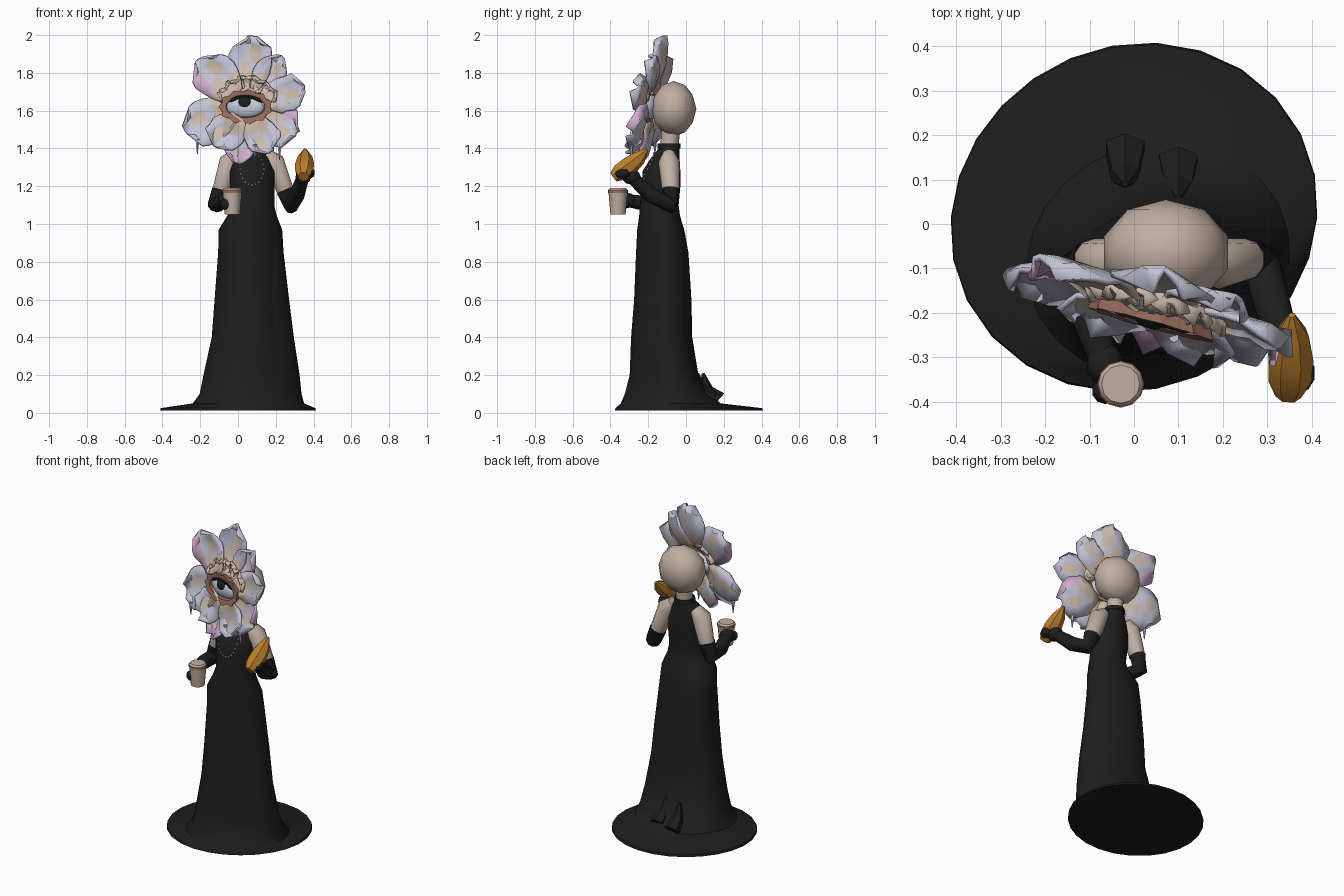
import bpy, bmesh, math, random
from mathutils import Vector, Matrix

random.seed(4)
if "Cube" in bpy.data.objects:
    bpy.data.objects.remove(bpy.data.objects["Cube"])


def material(name, r, g, b):
    m = bpy.data.materials.new(name)
    m.use_nodes = True
    m.diffuse_color = (r, g, b, 1)
    bsdf = next(n for n in m.node_tree.nodes if n.type == "BSDF_PRINCIPLED")
    bsdf.inputs["Base Color"].default_value = (r, g, b, 1)
    bsdf.inputs["Roughness"].default_value = 0.8
    return m


BLACK = material("black cloth", 0.013, 0.013, 0.013)
SKIN = material("beige skin", 0.53, 0.43, 0.36)
LILAC = material("pale lilac", 0.54, 0.54, 0.66)
PINK = material("petal pink", 0.64, 0.42, 0.61)
PEACH = material("petal peach", 0.60, 0.49, 0.41)
BROWN = material("red brown", 0.32, 0.15, 0.11)
ORANGE = material("pastry orange", 0.50, 0.21, 0.025)
WHITE = material("eye white", 0.58, 0.62, 0.72)


def finish(name, bm, mats, angle=35):
    mesh = bpy.data.meshes.new(name)
    bm.to_mesh(mesh)
    bm.free()
    obj = bpy.data.objects.new(name, mesh)
    bpy.context.collection.objects.link(obj)
    for m in mats:
        mesh.materials.append(m)
    bpy.ops.object.select_all(action="DESELECT")
    obj.select_set(True)
    bpy.context.view_layer.objects.active = obj
    bpy.ops.object.shade_smooth_by_angle(angle=math.radians(angle))
    return obj


def bridge(name, loops, mat, angle=35):
    """Join closed loops of points into a capped skin."""
    bm = bmesh.new()
    rows = [[bm.verts.new(p) for p in loop] for loop in loops]
    n = len(rows[0])
    for a, b in zip(rows, rows[1:]):
        for i in range(n):
            j = (i + 1) % n
            bm.faces.new((a[i], a[j], b[j], b[i]))
    bm.faces.new(rows[0][::-1])
    bm.faces.new(rows[-1])
    bmesh.ops.recalc_face_normals(bm, faces=bm.faces)
    return finish(name, bm, [mat], angle)


def loft(name, rings, mat, n=26, skew=0.0, sway=0.0):
    """Stack of level ellipses: centre x, centre y, height, radii.
    Skew stretches one diagonal, sway pushes the upper skirt to the back right."""
    loops = []
    for cx, cy, z, rx, ry in rings:
        loop = []
        for i in range(n):
            a = math.tau * i / n
            push = sway if 0.08 < z < 1.0 else 0
            s = 1 + math.sin(2 * a) * (skew - push * math.sin(a - math.pi / 4))
            loop.append((cx + rx * s * math.cos(a), cy + ry * s * math.sin(a), z))
        loops.append(loop)
    return bridge(name, loops, mat)


def tube(name, points, radii, mat, n=10, angle=45):
    pts = [Vector(p) for p in points]
    loops = []
    for i, p in enumerate(pts):
        t = (pts[min(i + 1, len(pts) - 1)] - pts[max(i - 1, 0)]).normalized()
        side = t.orthogonal() if abs(t.x) > 0.95 else t.cross(Vector((1, 0, 0)))
        side.normalize()
        up = t.cross(side)
        loops.append([p + radii[i] * (math.cos(math.tau * k / n) * side
                      + math.sin(math.tau * k / n) * up) for k in range(n)])
    return bridge(name, loops, mat, angle)


def ball(name, centre, size, mat, detail=2, turn=0.0):
    bm = bmesh.new()
    m = Matrix.Translation(centre) @ Matrix.Rotation(turn, 4, "Z") @ Matrix.Diagonal((*size, 1))
    bmesh.ops.create_icosphere(bm, subdivisions=detail, radius=1, matrix=m)
    return finish(name, bm, [mat])


# Gown with flat spreading train
loft("gown", [
    (0, 0.015, 0.012, 0.412, 0.392), (0, 0.015, 0.025, 0.41, 0.388),
    (0.055, -0.08, 0.05, 0.295, 0.265), (0.065, -0.1, 0.1, 0.268, 0.22),
    (0.07, -0.115, 0.2, 0.253, 0.18),
    (0.077, -0.128, 0.4, 0.216, 0.16), (0.072, -0.122, 0.6, 0.196, 0.15),
    (0.067, -0.125, 0.85, 0.172, 0.137), (0.065, -0.133, 0.97, 0.167, 0.123),
    (0.075, -0.14, 1.05, 0.128, 0.107), (0.08, -0.142, 1.1, 0.112, 0.103),
    (0.076, -0.13, 1.2, 0.118, 0.1), (0.075, -0.13, 1.28, 0.118, 0.1),
    (0.073, -0.11, 1.35, 0.09, 0.075), (0.072, -0.09, 1.4, 0.055, 0.055),
], BLACK, skew=0.035, sway=0.11)
for i, x in enumerate((-0.02, 0.1)):
    tube(f"train_fold_{i}", [(x, 0.17 - 0.03 * i, 0.066), (x, 0.11 - 0.03 * i, 0.12), (x, 0.09 - 0.03 * i, 0.21)],
         [0.05, 0.035, 0.008], BLACK, 6, 20)

# Neck, choker and head
tube("neck", [(0.072, -0.09, 1.37), (0.072, -0.08, 1.52)], [0.05, 0.048], SKIN)
tube("choker", [(0.072, -0.09, 1.40), (0.072, -0.09, 1.425)], [0.062, 0.06], BLACK, 14)
ball("head", (0.072, -0.065, 1.61), (0.147, 0.12, 0.147), SKIN, 2)

# Oval of beads on the bodice
for i in range(20):
    a = math.tau * i / 20
    x, z = 0.062 * math.sin(a), 1.29 - 0.085 * math.cos(a)
    y = -0.233 + max(0, z - 1.27) * 0.62 + 4 * x * x
    ball(f"bead_{i}", (0.075 + x, y, z), (0.007, 0.007, 0.007), SKIN, 1)

# Arms: bare upper arm, long glove, hand
ARMS = {
    "right": [(-0.005, -0.09, 1.37), (-0.045, -0.09, 1.33), (-0.09, -0.08, 1.18),
              (-0.115, -0.085, 1.1), (-0.11, -0.19, 1.105), (-0.065, -0.315, 1.125)],
    "left": [(0.15, -0.09, 1.37), (0.19, -0.09, 1.33), (0.25, -0.08, 1.18),
             (0.285, -0.085, 1.1), (0.31, -0.18, 1.15), (0.345, -0.29, 1.25)],
}
for side, p in ARMS.items():
    tube(f"{side}_upper_arm", p[:3], [0.035, 0.057, 0.047], SKIN)
    tube(f"{side}_glove", p[2:], [0.05, 0.046, 0.042, 0.033], BLACK)
    ball(f"{side}_hand", p[-1], (0.042, 0.05, 0.042), BLACK)
ball("left_fingers", (0.37, -0.335, 1.27), (0.038, 0.045, 0.033), BLACK)
ball("right_fingers", (-0.065, -0.375, 1.105), (0.03, 0.03, 0.032), BLACK)

# Domed cup and pastry held in the hands
loft("cup", [(-0.03, -0.36, 1.05, 0.04, 0.04), (-0.03, -0.36, 1.165, 0.05, 0.05)], SKIN, 12)
loft("cup_band", [(-0.03, -0.36, 1.165, 0.053, 0.053), (-0.03, -0.36, 1.18, 0.053, 0.053)], BROWN, 12)
loft("cup_lid", [(-0.03, -0.36, 1.178, 0.052, 0.052), (-0.03, -0.36, 1.19, 0.043, 0.043)], SKIN, 12)
tube("pastry", [(0.347, -0.385, 1.25), (0.35, -0.35, 1.275), (0.353, -0.3, 1.31), (0.355, -0.25, 1.35), (0.355, -0.205, 1.395)],
     [0.03, 0.049, 0.052, 0.04, 0.008], ORANGE, 7, 20)


# Flower face: the upper petals lean back, the lower ones reach forward
def plane_y(x, z):
    lean = 0.17 if z > 1.62 else 0.27
    return -0.19 - 0.27 * (x - 0.05) + lean * (z - 1.62)


def petal(name, tip, half_width, pink=0, start=0.25, cup=0.045, lift=0.0, main=LILAC):
    centre = Vector((0.05, 1.62))
    run = Vector(tip) - centre
    across = Vector((-run.y, run.x)).normalized()
    rows, cols = 7, 5
    bm = bmesh.new()
    grid = []
    for i in range(rows):
        t = i / (rows - 1)
        width = half_width * (0.4 + 0.6 * math.sin(math.pi * min(1, 0.05 + t * 0.8)))
        width *= 0.45 if i == rows - 1 else 1
        row = []
        for j in range(cols):
            s = 2 * j / (cols - 1) - 1
            reach = start + (1 - start) * t - 0.06 * s * s * t
            q = centre + run * reach + across * s * width
            q += Vector((random.uniform(-1, 1), random.uniform(-1, 1))) * 0.007
            y = plane_y(q.x, q.y) - lift - cup * (s * s - 0.4) * t + 0.03 * math.sin(t * 3) + random.uniform(-0.008, 0.008)
            row.append(bm.verts.new((q.x, y, q.y)))
        grid.append(row)
    for i in range(rows - 1):
        for j in range(cols - 1):
            f = bm.faces.new((grid[i][j], grid[i][j + 1], grid[i + 1][j + 1], grid[i + 1][j]))
            # peach near the eye and in patches, pink on a side edge (1) or the tip (2)
            if i < 2 or (i in (3, 4) and j == 1) or (i == 2 and j == 2):
                f.material_index = 1
            elif (pink and j == 3 and i > 1) or (pink == 2 and i > 3):
                f.material_index = 2
    bmesh.ops.recalc_face_normals(bm, faces=bm.faces)
    obj = finish(name, bm, [main, PEACH, PINK], 30)
    mod = obj.modifiers.new("thickness", "SOLIDIFY")
    mod.thickness, mod.offset = 0.014, 0


PETALS = [  # tip x, tip z, half width, pink mode
    (0.075, 2.0, 0.115, 0), (-0.21, 1.87, 0.12, 1), (0.23, 1.89, 0.085, 0),
    (0.355, 1.73, 0.095, 0), (0.315, 1.48, 0.12, 1), (0.17, 1.38, 0.095, 0),
    (-0.01, 1.32, 0.08, 2), (-0.13, 1.41, 0.1, 0), (-0.285, 1.5, 0.125, 0),
]
for i, (x, z, w, pink) in enumerate(PETALS):
    petal(f"petal_{i}", (x, z), w, pink, lift=0.02 * (i % 2))

# Short ruffled petals above the eye
for i in range(6):
    a = 0.5 + 0.43 * i
    tip = (0.05 + 0.17 * math.cos(a), 1.62 + 0.165 * math.sin(a))
    petal(f"ruffle_{i}", tip, 0.045, start=0.5, cup=0.03, lift=0.02, main=PEACH)

# Drips below the petals
for i, (x, z) in enumerate(((-0.215, 1.45), (0.09, 1.42), (0.22, 1.42))):
    y = plane_y(x, z)
    tube(f"drip_{i}", [(x, y, z), (x, y, z - 0.05), (x, y, z - 0.08)], [0.012, 0.006, 0.002], LILAC, 6)


# Eye: jagged brown lid ring, white, dark lash line and pupil
def eye_point(a, rx, rz, out):
    x, z = 0.04 + rx * math.cos(a), 1.62 + rz * math.sin(a)
    return Vector((x, -0.19 - 0.27 * (x - 0.05) + 0.1 * (z - 1.62) - out, z))


bm = bmesh.new()
segs = 22
rings = []
for i in range(segs):
    a = math.tau * i / segs
    jag = 0.014 * (i % 2)
    rings.append([bm.verts.new(eye_point(a, rx, rz, out)) for rx, rz, out in (
        (0.098, 0.053, 0.0), (0.104, 0.058, 0.035), (0.13 + jag, 0.08 + jag, 0.04), (0.132, 0.082, 0.0))])
for p, q in zip(rings, rings[1:] + rings[:1]):
    for k in range(4):
        m = (k + 1) % 4
        bm.faces.new((p[k], q[k], q[m], p[m]))
bmesh.ops.recalc_face_normals(bm, faces=bm.faces)
finish("eyelid_ring", bm, [BROWN], 25)
TURN = -0.26
ball("eyeball", (0.04, -0.187, 1.62), (0.106, 0.042, 0.064), WHITE, 3, TURN)
ball("pupil", (0.036, -0.215, 1.642), (0.038, 0.02, 0.036), BLACK, 2, TURN)
tube("lash_line", [eye_point(0.5 + 0.21 * i, 0.098, 0.054, 0.033) for i in range(11)],
     [0.003] + [0.01] * 9 + [0.003], BLACK, 6)
